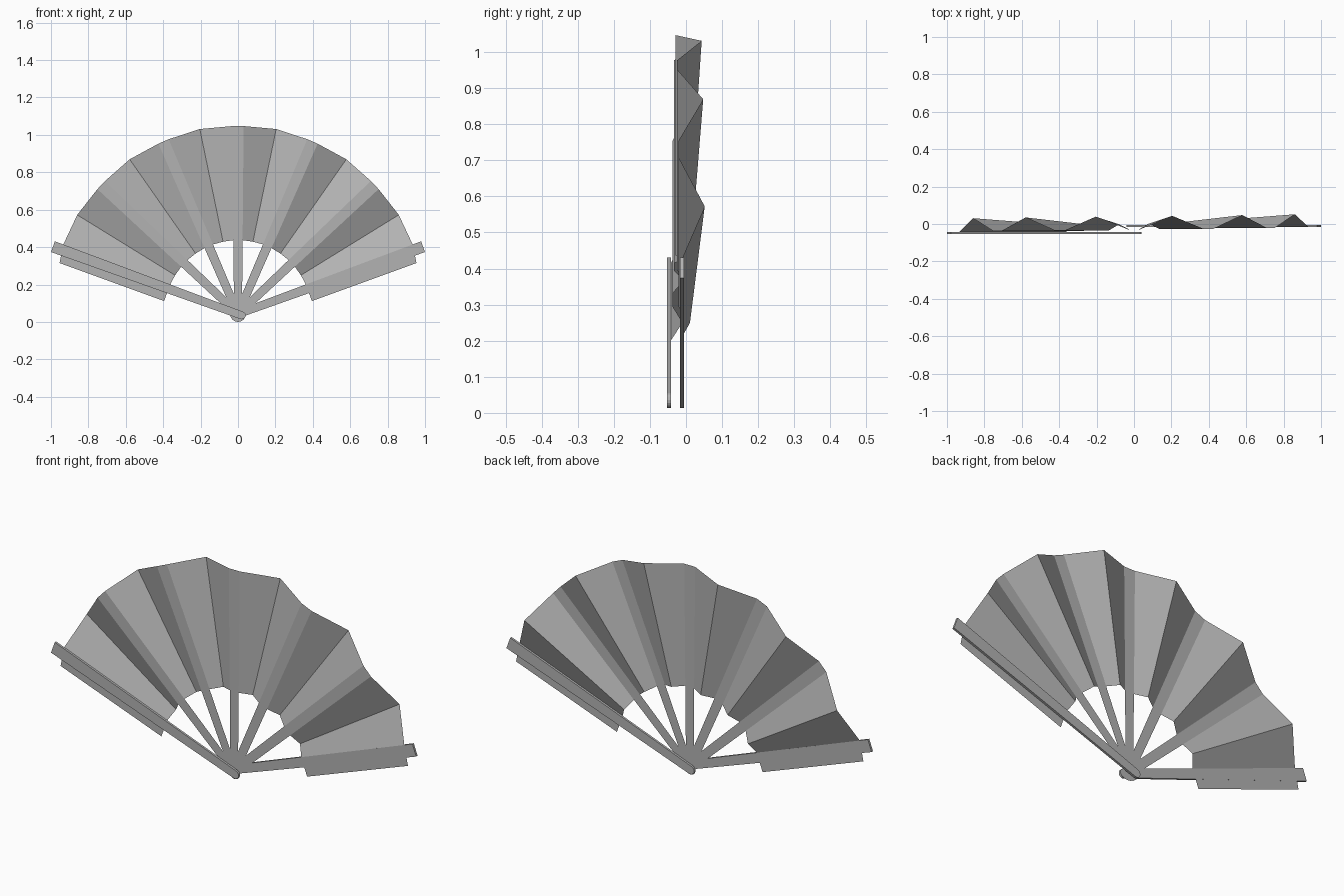
import bpy
import bmesh
from math import sin, cos, pi, radians

if "Cube" in bpy.data.objects:
    bpy.data.objects.remove(bpy.data.objects["Cube"], do_unlink=True)

grey = bpy.data.materials.new("plain_grey")
grey.use_nodes = True
colour = (0.45, 0.45, 0.45, 1)
grey.diffuse_color = colour
grey.node_tree.nodes["Principled BSDF"].inputs["Base Color"].default_value = colour

PIVOT = 0.042          # height of the hinge
RIBS = 7
START, END = radians(20), radians(160)
STEP = (END - START) / (RIBS - 1)
INNER, OUTER = 0.395, 1.005


def fan_point(angle, along, across, y):
    """Point measured along and across a stick that leaves the hinge at angle."""
    return (along * cos(angle) - across * sin(angle), y,
            PIVOT + along * sin(angle) + across * cos(angle))


def rib_y(i):
    return -0.017 - 0.0042 * i


def half_width(along):
    return 0.021 + 0.009 * along


def add_object(name, bm):
    mesh = bpy.data.meshes.new(name)
    bm.to_mesh(mesh)
    bm.free()
    mesh.materials.append(grey)
    obj = bpy.data.objects.new(name, mesh)
    bpy.context.collection.objects.link(obj)
    return obj


def add_stick(name, angle, length, y, thickness=0):
    """Tapered stick with a rounded hinge end."""
    tip, root = half_width(length), half_width(0)
    outline = [(length, -tip), (length, tip)]
    for k in range(9):
        a = pi / 2 + pi * k / 8
        outline.append((-0.021 + root * cos(a), root * sin(a)))
    bm = bmesh.new()
    face = bm.faces.new([bm.verts.new(fan_point(angle, u, v, y - thickness / 2))
                         for u, v in outline])
    if thickness:
        grown = bmesh.ops.extrude_face_region(bm, geom=[face])["geom"]
        moved = [g for g in grown if isinstance(g, bmesh.types.BMVert)]
        bmesh.ops.translate(bm, verts=moved, vec=(0, thickness, 0))
    bmesh.ops.recalc_face_normals(bm, faces=bm.faces)
    add_object(name, bm)


# Thick outer guards and thin inner ribs
add_stick("left_guard", START, 1.053, -0.0115, 0.011)
add_stick("right_guard", END, 1.053, -0.0475, 0.011)
for i in range(1, RIBS - 1):
    add_stick(f"rib_{i}", START + i * STEP, OUTER - 0.005, rib_y(i) - 0.0005)

# Pleated leaf: a flat strip on every rib, a ridge between ribs, a flap at each end
bm = bmesh.new()
rows = []


def add_row(angle, inner_across, outer_across, inner_y, outer_y, outer_r):
    rows.append([bm.verts.new(fan_point(angle, INNER, inner_across, inner_y)),
                 bm.verts.new(fan_point(angle, outer_r, outer_across, outer_y))])


for i in range(RIBS):
    angle, y = START + i * STEP, rib_y(i)
    for side in (-1, 1):
        flap = (i == 0 and side < 0) or (i == RIBS - 1 and side > 0)
        inner = 0.07 if flap else half_width(INNER)
        outer = 0.07 if flap else half_width(OUTER)
        add_row(angle, side * inner, side * outer, y, y, 0.99 if flap else OUTER)
    if i < RIBS - 1:
        mid = (y + rib_y(i + 1)) / 2
        add_row(angle + STEP / 2, 0, 0, mid + 0.030, mid + 0.071, 1.01)

for (a, b), (c, d) in zip(rows, rows[1:]):
    bm.faces.new((a, b, d, c))
add_object("pleated_leaf", bm)
